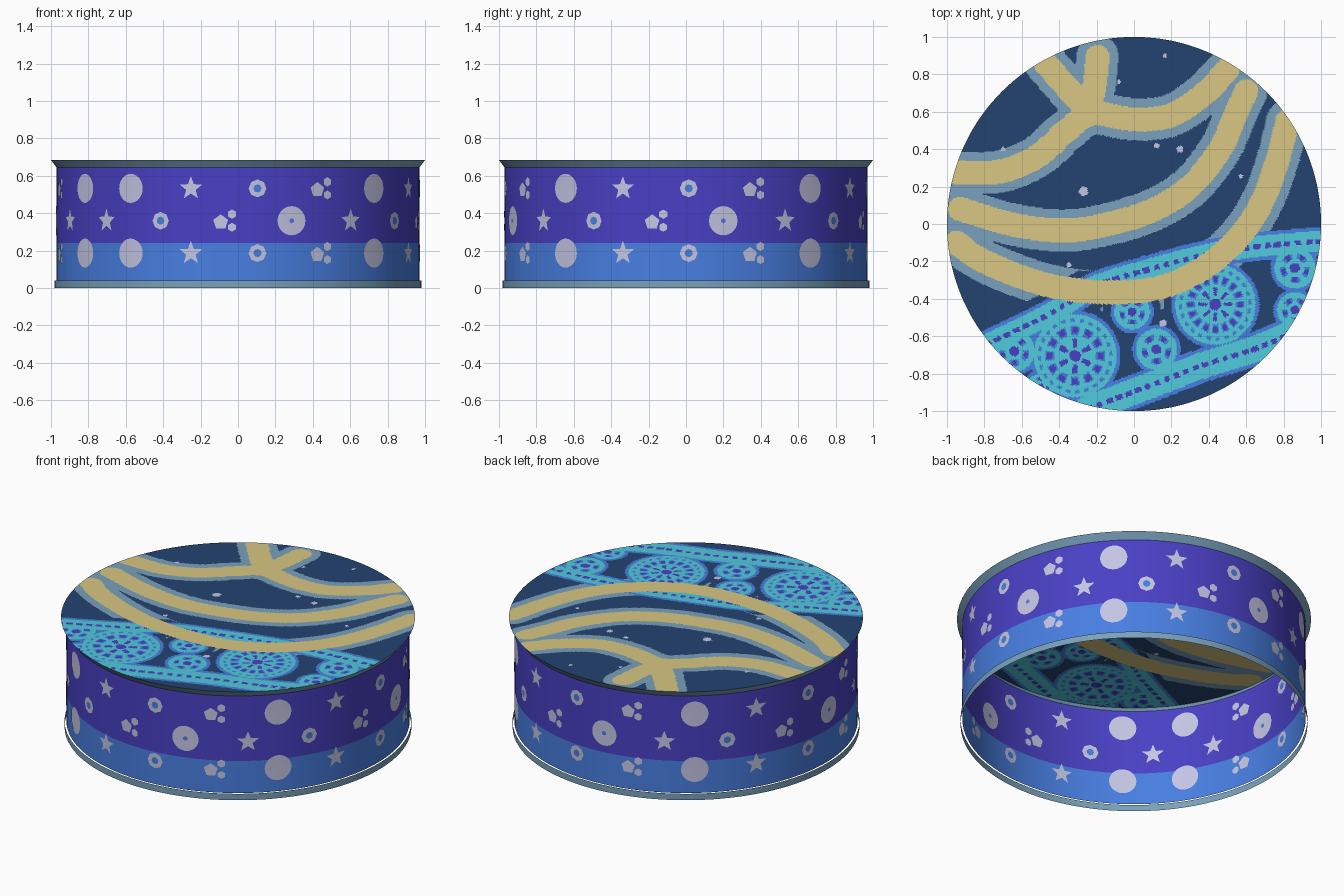
import bpy, bmesh, math
from mathutils import Vector, kdtree

if "Cube" in bpy.data.objects:
    bpy.data.objects.remove(bpy.data.objects["Cube"])

# ---------- flat colours ----------
def srgb(c):
    c /= 255
    return c / 12.92 if c <= 0.04045 else ((c + 0.055) / 1.055) ** 2.4

COLOURS = {
    "navy": (36, 67, 113), "tan": (217, 199, 130), "grey_blue": (121, 161, 188),
    "teal": (81, 203, 221), "mid_blue": (72, 127, 226), "purple": (73, 64, 196),
    "pale_grey": (196, 198, 228)}
MATS = []
for name, rgb in COLOURS.items():
    m = bpy.data.materials.new(name)
    m.diffuse_color = (*[srgb(c) for c in rgb], 1)
    m.use_nodes = True
    m.node_tree.nodes["Principled BSDF"].inputs["Base Color"].default_value = m.diffuse_color
    MATS.append(m)
NAVY, TAN, GREY, TEAL, BLUE, PURPLE, PALE = range(7)

def make_object(name, bm, smooth=True):
    me = bpy.data.meshes.new(name)
    for m in MATS:
        me.materials.append(m)
    for f in bm.faces:
        f.smooth = smooth
    bm.to_mesh(me)
    bm.free()
    ob = bpy.data.objects.new(name, me)
    bpy.context.collection.objects.link(ob)
    return ob

def on_wall(angle, z, r):
    return (r * math.sin(angle), -r * math.cos(angle), z)

def lathe(name, profile, mats, n=160):
    """Open sheet of revolution; mats gives one colour per profile segment."""
    bm = bmesh.new()
    rings = [[bm.verts.new(on_wall(2 * math.pi * i / n, z, r)) for i in range(n)]
             for r, z in profile]
    for k, mat in enumerate(mats):
        a, b = rings[k], rings[k + 1]
        for i in range(n):
            j = (i + 1) % n
            bm.faces.new((a[i], a[j], b[j], b[i])).material_index = mat
    return make_object(name, bm)

# ---------- body sheets ----------
R = 0.97
lathe("side_wall", [(R, 0.04), (R, 0.24), (R, 0.645)], [BLUE, PURPLE])
lathe("bottom_ring", [(0.98, 0.0), (0.98, 0.04)], [GREY])
lathe("top_rim", [(R, 0.645), (1.0, 0.685)], [GREY])

# ---------- wall motifs, thin plates on both sides of the wall ----------
motifs = bmesh.new()

def plate(angle, z, outline, mat, lift=0.002):
    for r, flip in ((R + lift, False), (R - lift, True)):
        c = motifs.verts.new(on_wall(angle, z, r))
        vs = [motifs.verts.new(on_wall(angle + u / R, z + v, r)) for u, v in outline]
        for i in range(len(vs)):
            tri = [c, vs[i], vs[(i + 1) % len(vs)]]
            motifs.faces.new(tri[::-1] if flip else tri).material_index = mat

def round_shape(r, n=24, inner=1.0, turn=math.pi / 2):
    """Regular polygon, or a star when inner < 1."""
    return [((r if i % 2 == 0 else r * inner) * math.cos(turn + 2 * math.pi * i / n),
             (r if i % 2 == 0 else r * inner) * math.sin(turn + 2 * math.pi * i / n))
            for i in range(n)]

def motif(kind, a, z, dotted):
    if kind == 0:                                   # big dot
        plate(a, z, round_shape(0.078), PALE)
        if dotted:
            plate(a, z, round_shape(0.014, 6), BLUE, 0.003)
    elif kind == 1:                                 # star
        plate(a, z, round_shape(0.066, 10, 0.42), PALE)
    elif kind == 2:                                 # ringed flower
        plate(a, z, round_shape(0.048, 16, 0.92), PALE)
        plate(a, z, round_shape(0.022, 8), BLUE, 0.003)
    else:                                           # cluster of three pebbles
        plate(a - 0.025, z - 0.008, round_shape(0.042, 5), PALE)
        plate(a + 0.037, z + 0.035, round_shape(0.025, 6), PALE)
        plate(a + 0.037, z - 0.035, round_shape(0.024, 6), PALE)

STEP = 360 / 17
for z, start, first in ((0.533, -36.2, 0), (0.36, -25.2 - STEP, 1), (0.187, -36.2, 0)):
    for i in range(17):
        motif((i + first) % 4, math.radians(start + i * STEP), z, first == 1)
make_object("wall_motifs", motifs)

# ---------- lid artwork, coloured by distance rules ----------
def smooth_path(pts, n=24):
    """Catmull-Rom samples through the given points."""
    p = [Vector(q) for q in pts]
    p = [2 * p[0] - p[1]] + p + [2 * p[-1] - p[-2]]
    out = []
    for k in range(1, len(p) - 2):
        a, b, c, d = p[k - 1:k + 3]
        for i in range(n):
            t = i / n
            out.append(0.5 * (2 * b + (c - a) * t + (2 * a - 5 * b + 4 * c - d) * t * t
                              + (3 * b - a - 3 * c + d) * t ** 3))
    return out + [p[-2]]

def tree(paths):
    pts = [q for path in paths for q in path]
    kd = kdtree.KDTree(len(pts))
    for i, q in enumerate(pts):
        kd.insert((q.x, q.y, 0), i)
    kd.balance()
    return kd

branches = tree([smooth_path(p) for p in (
    [(-.95, .275), (-.72, .28), (-.52, .36), (-.36, .5), (-.23, .59), (-.05, .565),
     (.08, .56), (.22, .59), (.38, .7), (.5, .825)],
    [(-.23, .6), (-.35, .72), (-.48, .87)],
    [(-.24, .6), (-.21, .75), (-.195, .895)],
    [(-.93, .08), (-.66, 0), (-.4, -.035), (-.18, -.01), (.09, .07), (.3, .2),
     (.46, .4), (.54, .58), (.6, .71)],
    [(-.95, -.1), (-.82, -.19), (-.61, -.28), (-.4, -.34), (-.13, -.365), (.14, -.34),
     (.38, -.23), (.57, -.06), (.69, .13), (.77, .35), (.82, .55)])])

RAILS = []                                          # borders of the patterned band
for pts, half in (([(-.84, -.67), (-.45, -.48), (-.2, -.33), (.09, -.24), (.4, -.16),
                    (.67, -.12), (1.02, -.09)], .056),
                  ([(-.25, -.99), (-.05, -.915), (.16, -.835), (.37, -.755), (.64, -.67),
                    (.86, -.58), (1.02, -.53)], .07)):
    path = smooth_path(pts)
    run = [0]
    for a, b in zip(path, path[1:]):
        run.append(run[-1] + (b - a).length)
    RAILS.append((tree([path]), run, half))

MEDALLIONS = [(-.315, -.705, .222, 6), (.435, -.43, .215, 8), (.12, -.67, .11, 5),
              (-.64, -.68, .11, 5), (.86, -.235, .11, 5), (.86, -.46, .095, 5),
              (-.01, -.47, .095, 5), (-.5, -.87, .07, 4)]
SPECKS = [(.166, .9, .012), (-.27, .175, .025), (.12, .42, .014), (.245, .4, .018),
          (.155, -.53, .018), (-.35, -.22, .014), (.57, .255, .012), (-.08, .76, .01),
          (-.7, .4, .012)]

def medallion_colour(d, ang, r, n):
    q = d / r
    petal = abs((ang * n / (2 * math.pi)) % 1 - 0.5) * 2      # 1 on a petal axis
    if r < 0.15:                                    # small flower
        if q < 0.24 or (0.45 < q < 0.7 and petal > 0.68):
            return PURPLE
        return BLUE if 0.45 < q < 0.72 and petal > 0.35 else TEAL
    if q < 0.14 or (0.2 < q < 0.42 and petal > 0.45 + q * 0.6):
        return PURPLE
    if 0.5 < q < 0.72:                              # ring of beads
        bead = abs((ang * n / math.pi) % 1 - 0.5) * 2
        if 0.55 < q < 0.69 and bead > 0.55:
            return PURPLE
        return BLUE if bead > 0.35 else TEAL
    if 0.82 < q < 0.9 and (ang * 12 / math.pi) % 1 < 0.5:
        return BLUE
    return TEAL

def lid_colour(x, y):
    d = branches.find((x, y, 0))[2]
    if d < 0.064:
        return TAN
    for sx, sy, sr in SPECKS:
        if math.hypot(x - sx, y - sy) < sr:
            return PALE
    edge = 9
    if y < 0.1:
        for kd, run, half in RAILS:
            _, i, e = kd.find((x, y, 0))
            if e < half:
                return PURPLE if e < 0.014 and run[i] % 0.055 < 0.033 else TEAL
            edge = min(edge, e - half)
        for cx, cy, r, n in MEDALLIONS:
            e = math.hypot(x - cx, y - cy)
            if e < r:
                return medallion_colour(e, math.atan2(y - cy, x - cx) + math.pi / 2, r, n)
            edge = min(edge, e - r)
    if edge < 0.02:
        return BLUE
    return GREY if d < 0.113 and not (edge < 0.06 and y < -0.25) else NAVY

def to_disc(u, v):
    """Concentric map from the unit square to the unit disc."""
    if u == 0 and v == 0:
        return 0.0, 0.0
    if abs(u) > abs(v):
        r, t = u, math.pi / 4 * v / u
    else:
        r, t = v, math.pi / 2 - math.pi / 4 * u / v
    return r * math.cos(t), r * math.sin(t)

N = 250
lid = bmesh.new()
grid = [[lid.verts.new((*to_disc(2 * i / N - 1, 2 * j / N - 1), 0.685))
         for i in range(N + 1)] for j in range(N + 1)]
for j in range(N):
    for i in range(N):
        f = lid.faces.new((grid[j][i], grid[j][i + 1], grid[j + 1][i + 1], grid[j + 1][i]))
        c = f.calc_center_median()
        f.material_index = lid_colour(c.x, c.y)
make_object("lid", lid, smooth=False)
